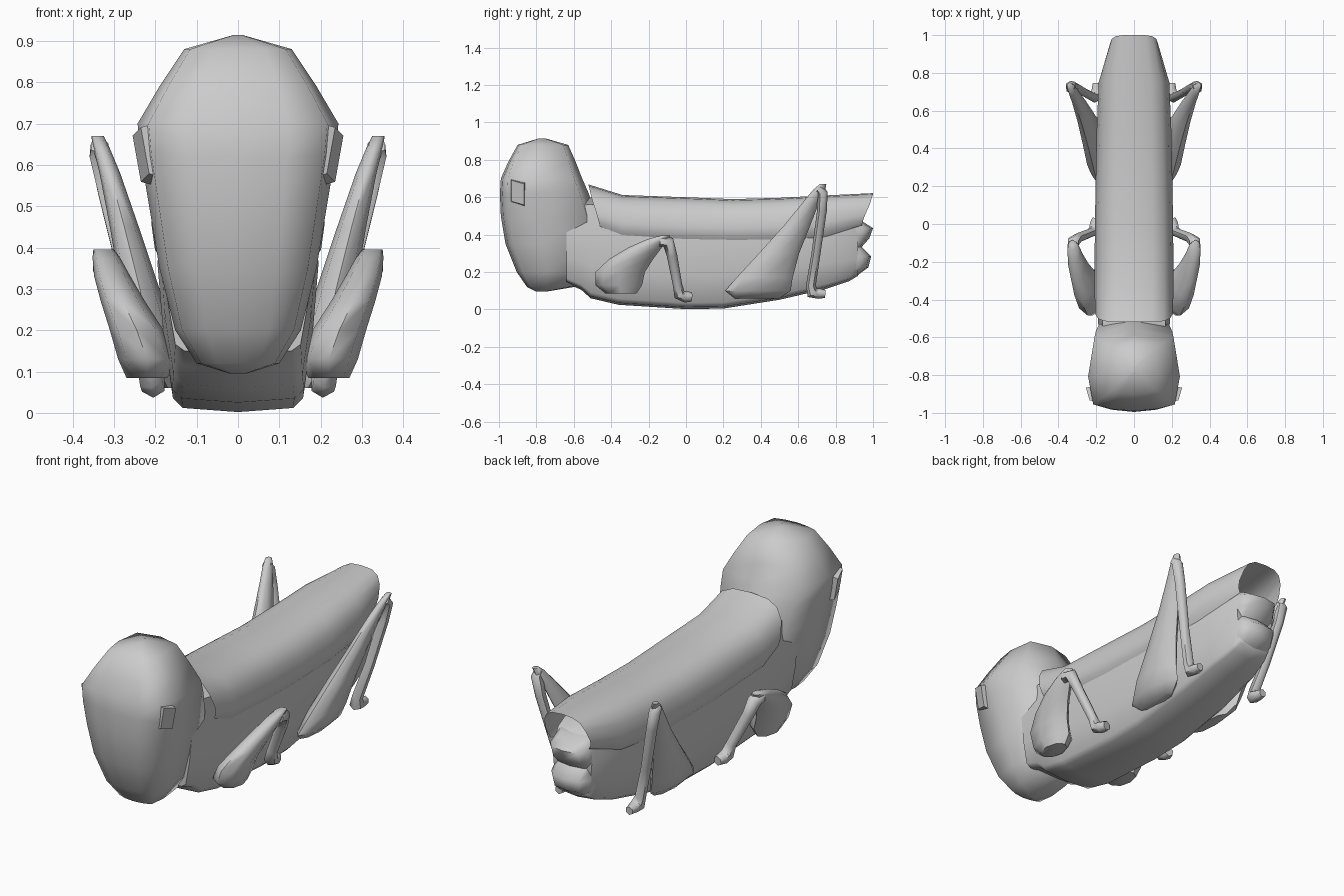
import bpy, bmesh, math
from mathutils import Vector

if "Cube" in bpy.data.objects:
    bpy.data.objects.remove(bpy.data.objects["Cube"])


def finish(ob, angle=45):
    bpy.ops.object.select_all(action='DESELECT')
    ob.select_set(True)
    bpy.context.view_layer.objects.active = ob
    bpy.ops.object.shade_smooth_by_angle(angle=math.radians(angle))


def mirror(ob):
    ob.modifiers.new("Mirror", 'MIRROR')


def loft(name, rings, closed=True, caps=True, angle=60):
    bm = bmesh.new()
    rows = [[bm.verts.new(p) for p in r] for r in rings]
    n = len(rows[0])
    for a, b in zip(rows, rows[1:]):
        for i in range(n if closed else n - 1):
            j = (i + 1) % n
            bm.faces.new((a[i], a[j], b[j], b[i]))
    if caps:
        bm.faces.new(rows[0])
        bm.faces.new(rows[-1][::-1])
    bmesh.ops.recalc_face_normals(bm, faces=bm.faces)
    me = bpy.data.meshes.new(name)
    bm.to_mesh(me)
    bm.free()
    ob = bpy.data.objects.new(name, me)
    bpy.context.collection.objects.link(ob)
    finish(ob, angle)
    return ob


def both_sides(half):
    # Half profile running from the centre line outwards and back to it
    return half + [(-x, y, z) for x, y, z in half[-2:0:-1]]


# Head: stacked horizontal rings (z, front y, back y, half width)
levels = [(.095, -.80, -.75, .02), (.12, -.85, -.60, .10), (.20, -.905, -.52, .152),
          (.35, -.965, -.48, .19), (.50, -.99, -.48, .215), (.62, -.995, -.52, .235),
          (.70, -.99, -.555, .243), (.79, -.95, -.59, .19), (.88, -.90, -.63, .13),
          (.914, -.79, -.75, .012)]
head = []
for z, f, b, w in levels:
    d = b - f
    head.append(both_sides([(0, f, z), (w * .5, f + .025 * d, z), (w * .89, f + .08 * d, z),
                            (w, f + .42 * d, z), (w * .86, f + .9 * d, z), (0, b, z)]))
loft("head", head, angle=75)

# Body: rings along y (y, bottom z, top z, half width)
stations = [(-.64, .14, .58, .185), (-.56, .105, .59, .188), (-.51, .06, .60, .19),
            (-.36, .025, .57, .195), (0, .002, .555, .192), (.2, .005, .55, .19),
            (.5, .052, .55, .18), (.75, .11, .54, .158), (.87, .15, .51, .13),
            (.92, .18, .475, .11)]
body = []
for y, b, t, w in stations:
    h = t - b
    body.append(both_sides([(0, y, b), (w * .70, y, b + .01), (w * .82, y, b + .06 * h),
                            (w * .93, y, b + .32 * h), (w, y, b + .62 * h),
                            (w * .88, y, b + .93 * h), (0, y, t)]))
loft("body", body)

# Grooved tail end: stacked rings (z, back y, half width)
tail = []
for z, b, w in [(.17, .90, .09), (.225, .975, .10), (.285, .99, .105), (.335, .94, .105),
                (.38, .98, .108), (.435, 1.0, .105), (.485, .92, .10)]:
    tail.append(both_sides([(0, .8, z), (w, .82, z), (w, b - .05, z),
                            (w * .7, b - .012, z), (0, b, z)]))
loft("tail_end", tail)

# Folded wings: open arched shell (y, top z, lower edge z, half width, edge shift)
wing_stations = [(-.52, .668, .435, .195, .06), (-.34, .612, .385, .2, 0), (0, .6, .362, .197, 0),
                 (.25, .59, .356, .193, 0), (.5, .597, .363, .188, 0), (.75, .61, .39, .178, 0),
                 (1.0, .622, .45, .12, -.06)]
wings = []
for y, t, b, w, s in wing_stations:
    h = t - b
    half = [(0, y, t), (w * .5, y, t - .03 * h), (w * .8, y + s * .1, t - .14 * h),
            (w * .97, y + s * .3, t - .36 * h), (w * 1.05, y + s * .7, b + .33 * h),
            (w * 1.02, y + s * .9, b + .14 * h), (w * .9, y + s, b)]
    wings.append([(-a, c, d) for a, c, d in half[:0:-1]] + half)
loft("folded_wings", wings, closed=False, caps=False)

# Eyes: small tapered blocks
bpy.ops.mesh.primitive_cube_add(size=1)
eye = bpy.context.object
eye.name = "eyes"
for v in eye.data.vertices:
    x, y, z = v.co
    taper = .8 if x > 0 else 1
    v.co = (.21 + x * .05 + y * .02 + z * .02, -.9 + y * .085 * taper,
            .625 + z * .14 * taper - y * .02)
mirror(eye)
finish(eye, 30)


def upper_leg(name, rows):
    # Rows: (z, inner x, outer x, front y, back y)
    rings = []
    for z, x0, x1, y0, y1 in rows:
        cx, cy, rx, ry = (x0 + x1) / 2, (y0 + y1) / 2, (x1 - x0) / 2, (y1 - y0) / 2
        rings.append([(cx + rx * math.cos(a), cy + ry * math.sin(a), z)
                      for a in (math.tau * k / 8 for k in range(8))])
    mirror(loft(name, rings))


def lower_leg(name, points):
    # Tapered tube through (x, y, z, radius)
    rings = []
    co = [Vector(p[:3]) for p in points]
    for i, p in enumerate(points):
        t = (co[min(i + 1, len(co) - 1)] - co[max(i - 1, 0)]).normalized()
        u = t.cross(Vector((1, 0, 0))).normalized()
        v = t.cross(u)
        rings.append([co[i] + p[3] * (u * math.cos(a) + v * math.sin(a))
                      for a in (math.tau * k / 6 for k in range(6))])
    mirror(loft(name, rings))


# Front legs
upper_leg("front_upper_legs", [(.085, .17, .27, -.43, -.265), (.13, .15, .29, -.485, -.235),
                               (.20, .18, .31, -.485, -.22), (.27, .225, .332, -.41, -.175),
                               (.33, .26, .348, -.31, -.13), (.375, .285, .352, -.21, -.09),
                               (.395, .30, .35, -.14, -.085)])
lower_leg("front_lower_legs", [(.325, -.14, .365, .03), (.322, -.095, .36, .034),
                               (.30, -.075, .29, .028), (.225, -.045, .13, .025),
                               (.21, -.035, .08, .032), (.205, .0, .068, .032),
                               (.20, .03, .066, .024)])
# Hind legs
upper_leg("hind_upper_legs", [(.06, .14, .2, .26, .50), (.10, .14, .24, .21, .56),
                              (.17, .15, .265, .27, .57), (.30, .19, .285, .39, .605),
                              (.45, .24, .31, .525, .665), (.58, .285, .335, .63, .715),
                              (.64, .31, .35, .68, .745), (.67, .325, .355, .715, .75)])
lower_leg("hind_lower_legs", [(.335, .71, .645, .024), (.335, .73, .625, .028),
                              (.315, .727, .53, .026), (.26, .695, .30, .024),
                              (.21, .668, .13, .026), (.20, .675, .09, .034),
                              (.2, .71, .085, .028), (.2, .745, .083, .021)])
